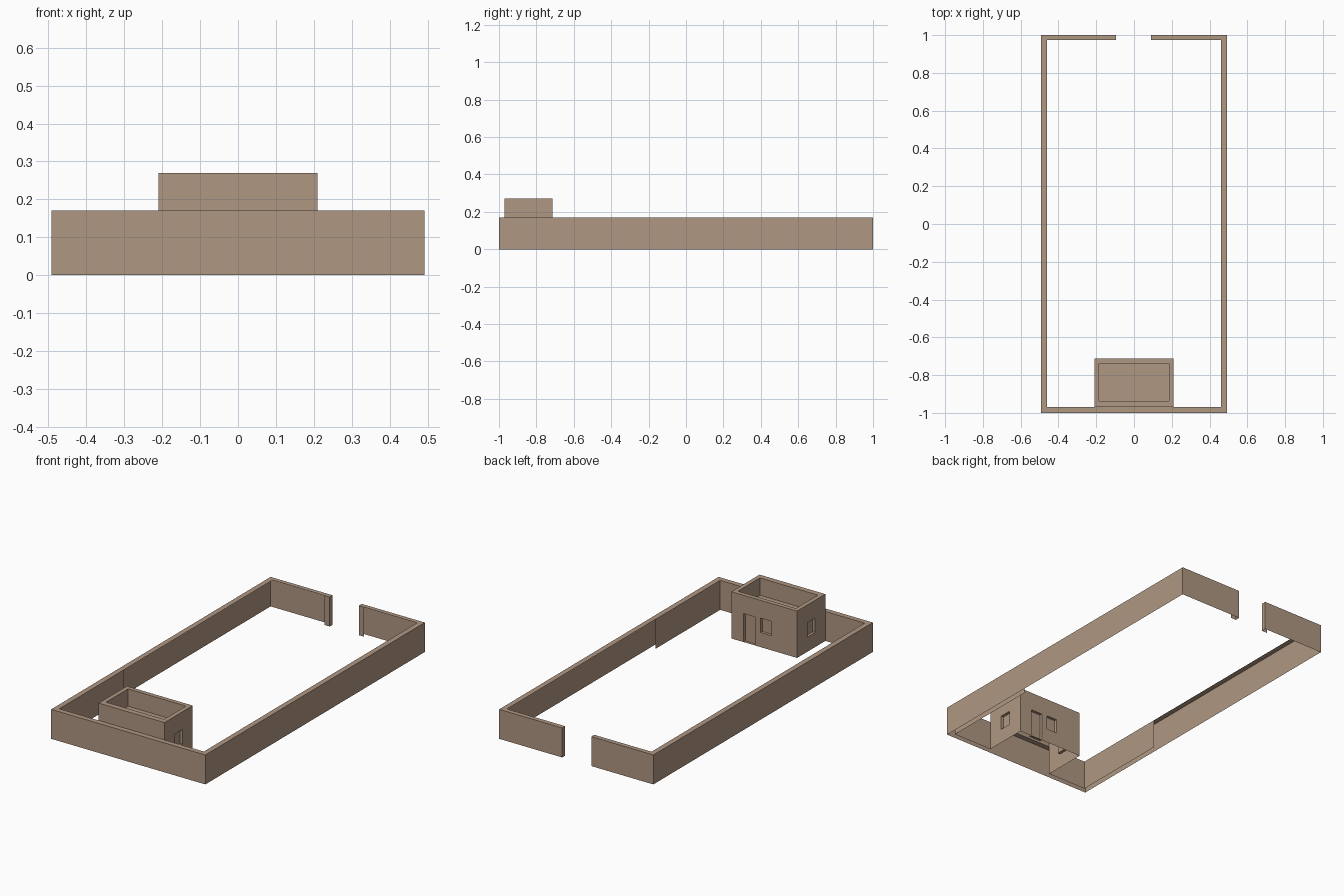
import bpy
import bmesh
from mathutils import Vector

cube = bpy.data.objects.get("Cube")
if cube:
    bpy.data.objects.remove(cube, do_unlink=True)

# One clay colour for everything
clay = bpy.data.materials.new("clay_plaster")
clay.use_nodes = True
CLAY = (0.43, 0.31, 0.225, 1)
clay.diffuse_color = CLAY
clay.node_tree.nodes["Principled BSDF"].inputs["Base Color"].default_value = CLAY

UP = Vector((0, 0, 1))
X, Y = Vector((1, 0, 0)), Vector((0, 1, 0))


def quad(bm, corners, facing):
    """Add one flat face and turn it to the wanted side."""
    face = bm.faces.new([bm.verts.new(c) for c in corners])
    face.normal_update()
    if face.normal.dot(facing) < 0:
        face.normal_flip()


def sheet(bm, a, b, z0, z1, facing):
    """Upright face above the plan line a-b."""
    quad(bm, [(*a, z0), (*b, z0), (*b, z1), (*a, z1)], facing)


def slab(bm, x0, x1, y0, y1, z):
    quad(bm, [(x0, y0, z), (x1, y0, z), (x1, y1, z), (x0, y1, z)], UP)


def finish(bm, name):
    bmesh.ops.remove_doubles(bm, verts=bm.verts, dist=0.0005)
    mesh = bpy.data.meshes.new(name)
    bm.to_mesh(mesh)
    bm.free()
    mesh.materials.append(clay)
    obj = bpy.data.objects.new(name, mesh)
    bpy.context.collection.objects.link(obj)


def pierced_wall(name, start, along, length, height, outward, openings, depth=0.016):
    """Wall sheet with recessed openings given as (u0, u1, z0, z1)."""
    bm = bmesh.new()

    def at(u, z, d=0):
        return Vector(start) + along * u + UP * z - outward * d

    us = sorted({0, length, *[v for o in openings for v in o[:2]]})
    zs = sorted({0, height, *[v for o in openings for v in o[2:]]})
    for u0, u1 in zip(us, us[1:]):
        for z0, z1 in zip(zs, zs[1:]):
            u, z = (u0 + u1) / 2, (z0 + z1) / 2
            if not any(o[0] < u < o[1] and o[2] < z < o[3] for o in openings):
                quad(bm, [at(u0, z0), at(u1, z0), at(u1, z1), at(u0, z1)], outward)
    for u0, u1, z0, z1 in openings:
        rim = [(u0, z0), (u1, z0), (u1, z1), (u0, z1)]
        quad(bm, [at(*p, depth) for p in rim], outward)
        middle = at((u0 + u1) / 2, (z0 + z1) / 2)
        for p, q in zip(rim, rim[1:] + rim[:1]):
            edge_mid = (at(*p) + at(*q)) / 2
            quad(bm, [at(*p), at(*q), at(*q, depth), at(*p, depth)], middle - edge_mid)
    finish(bm, name)


# Main sizes
W, L, H = 0.492, 1.0, 0.17             # yard half width, half length, wall height
IX, FRONT, BACK = 0.461, -0.97, 0.973  # inner wall lines
SEAM = -0.38                           # end of the lined part of the side walls
HX, HY, HH = 0.21, -0.713, 0.27        # house half width, rear line, height

# Yard walls: front
bm = bmesh.new()
sheet(bm, (-W, -L), (W, -L), 0, H, -Y)
slab(bm, -W, W, -L, FRONT, H)
for s in (-1, 1):
    sheet(bm, (s * HX, FRONT), (s * IX, FRONT), 0, H, Y)
finish(bm, "front_yard_wall")

# Yard walls: sides, and the back pair around the gateway
for s, side, gate in ((-1, "right", 0.096), (1, "left", 0.09)):
    bm = bmesh.new()
    sheet(bm, (s * W, -L), (s * W, L), 0, H, s * X)
    sheet(bm, (s * IX, FRONT), (s * IX, SEAM), 0, H, -s * X)
    slab(bm, s * IX, s * W, FRONT, L, H)
    finish(bm, side + "_yard_wall")

    bm = bmesh.new()
    sheet(bm, (s * gate, L), (s * W, L), 0, H, Y)
    slab(bm, s * gate, s * IX, BACK, L, H)
    sheet(bm, (s * gate, BACK), (s * gate, L), 0, H, -s * X)
    sheet(bm, (s * gate, BACK), (s * (gate + 0.034), BACK), 0, H, -Y)
    finish(bm, side + "_gate_wall")

# House walls with door and windows
SILL, HEAD = 0.084, 0.167
pierced_wall("house_rear_wall", (-HX, HY, 0), X, 2 * HX, HH, Y,
             [(0.268, 0.342, 0, 0.164), (0.163, 0.233, SILL, HEAD)])
for s, side in ((-1, "right"), (1, "left")):
    pierced_wall("house_" + side + "_wall", (s * HX, FRONT, 0), Y, HY - FRONT, HH,
                 s * X, [(0.093, 0.163, SILL, HEAD)])
bm = bmesh.new()
sheet(bm, (-HX, FRONT), (HX, FRONT), H, HH, -Y)
finish(bm, "house_front_wall")

# Sunken roof inside a parapet
PX, P0, P1 = 0.185, -0.938, -0.738
bm = bmesh.new()
slab(bm, -PX, PX, P0, P1, H)
sheet(bm, (-PX, P0), (PX, P0), H, HH, Y)
sheet(bm, (-PX, P1), (PX, P1), H, HH, -Y)
slab(bm, -HX, HX, FRONT, P0, HH)
slab(bm, -HX, HX, P1, HY, HH)
for s in (-1, 1):
    sheet(bm, (s * PX, P0), (s * PX, P1), H, HH, -s * X)
    slab(bm, s * PX, s * HX, P0, P1, HH)
finish(bm, "house_roof_parapet")
